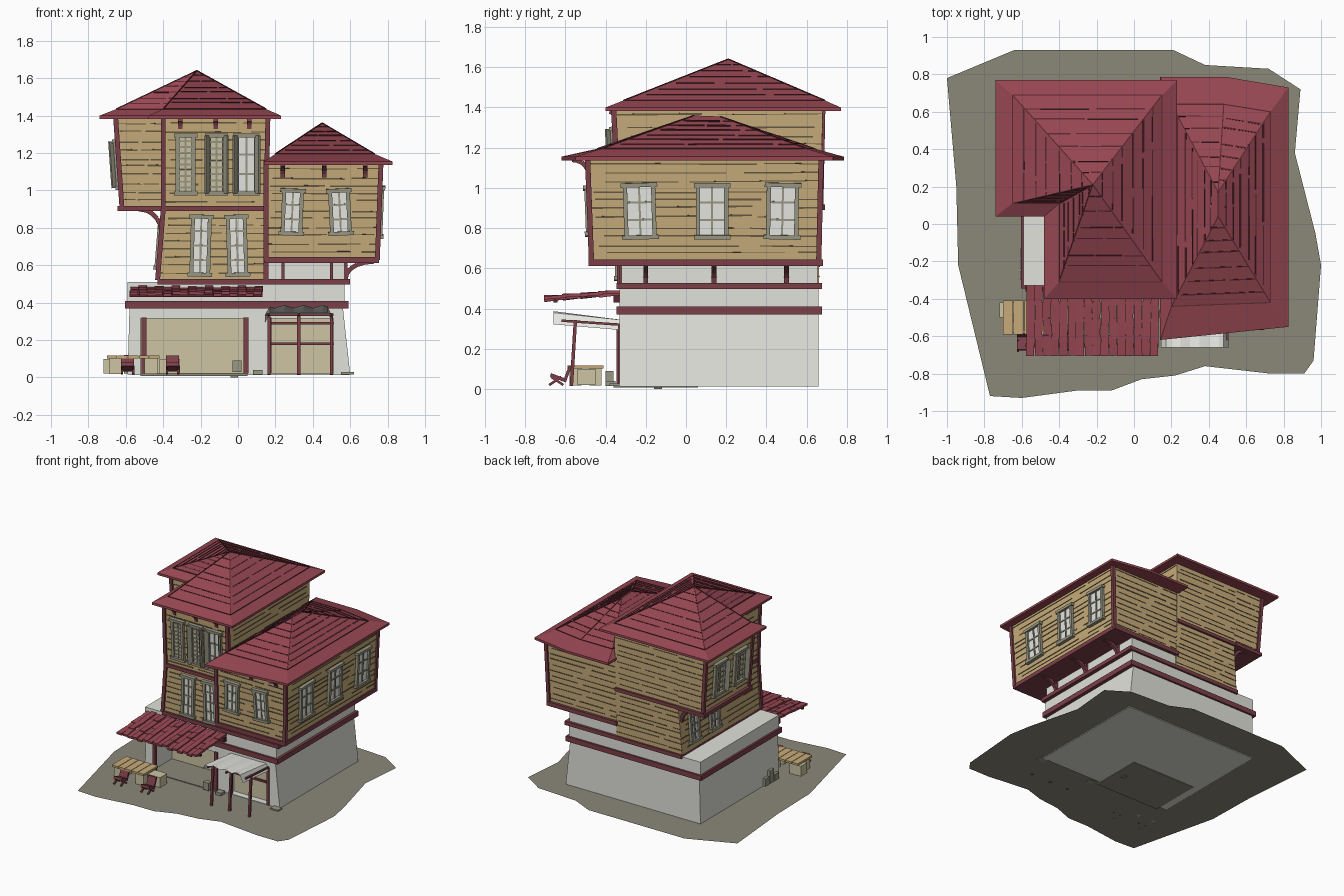
import bpy, bmesh, math, random
from mathutils import Vector, Matrix

random.seed(4)
if "Cube" in bpy.data.objects:
    bpy.data.objects.remove(bpy.data.objects["Cube"])


def material(name, r, g, b):
    m = bpy.data.materials.new(name)
    m.use_nodes = True
    m.diffuse_color = (r, g, b, 1)
    m.node_tree.nodes["Principled BSDF"].inputs["Base Color"].default_value = (r, g, b, 1)
    return m


STONE = material("pale plaster", .76, .76, .71)
WOOD = material("tan wood", .57, .41, .195)
GAP = material("dark plank gap", .13, .1, .05)
ROOF = material("red shingle", .31, .063, .085)
SEAM = material("dark red seam", .1, .02, .028)
TRIM = material("dark red timber", .2, .05, .066)
FRAME = material("grey green frame", .32, .31, .23)
GLASS = material("white glass", .8, .8, .76)
OLIVE = material("pale olive", .61, .56, .37)
EARTH = material("grey earth", .26, .25, .19)


def finish(name, bm, mat):
    bmesh.ops.recalc_face_normals(bm, faces=bm.faces)
    me = bpy.data.meshes.new(name)
    bm.to_mesh(me)
    bm.free()
    me.materials.append(mat)
    ob = bpy.data.objects.new(name, me)
    bpy.context.collection.objects.link(ob)


def box(bm, lo, hi, M=Matrix()):
    lo, hi = Vector(lo), Vector(hi)
    S = Matrix.Translation((lo + hi) / 2) @ Matrix.Diagonal((*(hi - lo), 1))
    bmesh.ops.create_cube(bm, size=1, matrix=M @ S)


def boxes(name, mat, *pairs):
    bm = bmesh.new()
    for lo, hi in pairs:
        box(bm, lo, hi)
    finish(name, bm, mat)


def frame(a, b, up):
    """Axes along a face: u from a to b, v upwards, n outwards."""
    u = (b - a).normalized()
    n = u.cross(up - a).normalized()
    return Matrix.Translation(a) @ Matrix((u, n.cross(u), n)).transposed().to_4x4()


def beam(bm, a, b, t):
    a, b = Vector(a), Vector(b)
    side = Vector((0, 0, 1)) if abs((b - a).normalized().z) < .7 else Vector((0, 1, 0))
    box(bm, (0, -t / 2, -t / 2), ((b - a).length, t / 2, t / 2), frame(a, b, a + side))


def strips(bm, a, b, c, d, rows, width, tilt):
    """Broken thin lines across the face a-b (bottom), d-c (top)."""
    for i in range(1, rows):
        t = (i + random.uniform(-.2, .2)) / rows
        p, q = a.lerp(d, t), b.lerp(c, t)
        s = random.uniform(0, .08)
        while s < .95:
            e = min(1, s + random.uniform(.3, .8))
            M = frame(p.lerp(q, s), p.lerp(q, e), p.lerp(q, s) + (d + c - a - b))
            w = width * random.uniform(.5, 1.2)
            box(bm, (0, -w / 2, -.004), ((q - p).length * (e - s), w / 2, .003),
                M @ Matrix.Rotation(random.uniform(-tilt, tilt), 4, 'Z'))
            s = e + random.uniform(.02, .1)


def body(name, mat, r0, r1, z0, z1, rows=0, posts=()):
    """Leaning four-sided storey; r = (x0, x1, y0, y1). Returns wall frames."""
    bm = bmesh.new()
    def ring(r, z):
        return [Vector((r[i], r[j], z)) for i, j in ((0, 2), (1, 2), (1, 3), (0, 3))]
    lo, hi = ring(r0, z0), ring(r1, z1)
    vs = [bm.verts.new(p) for p in lo + hi]
    bm.faces.new(vs[:4])
    bm.faces.new(vs[4:])
    walls, gaps, timber = {}, bmesh.new(), bmesh.new()
    for i, side in enumerate(("front", "right", "back", "left")):
        j = (i + 1) % 4
        bm.faces.new((vs[i], vs[j], vs[j + 4], vs[i + 4]))
        walls[side] = frame(lo[i], lo[j], hi[i])
        if rows:
            strips(gaps, lo[i], lo[j], hi[j], hi[i], rows, .0075, .012)
        if i in posts:
            beam(timber, lo[i], hi[i], .026)
    finish(name, bm, mat)
    if rows:
        finish(name + "_plank_gaps", gaps, GAP)
        finish(name + "_corner_posts", timber, TRIM)
    else:
        gaps.free(), timber.free()
    return walls


def window(name, wall, pos, w, h, bars=3, lean=0, shutters=0, pane=GLASS):
    c = wall.inverted() @ Vector(pos)
    M = wall @ Matrix.Translation((c.x, c.y, 0)) @ Matrix.Rotation(lean, 4, 'Z')
    x, y, t = w / 2, h / 2, .021
    bm = bmesh.new()
    box(bm, (-x, -y, -.01), (x, y, .008), M)
    finish(name + "_pane", bm, pane)
    bm = bmesh.new()
    for s in (-1, 1):
        box(bm, (s * x - t / 2, -y, -.01), (s * x + t / 2, y, .022), M)
        box(bm, (-x - t, s * y - t / 2, -.01), (x + t, s * y + t / 2, .028), M)
        if shutters:
            S = M @ Matrix.Translation((s * x, 0, .01)) @ Matrix.Rotation(-s * .9, 4, 'Y')
            box(bm, (min(0, s * shutters), -y, 0), (max(0, s * shutters), y, .012), S)
    box(bm, (-.005, -y, 0), (.005, y, .015), M)
    for i in range(1, bars + 1):
        v = -y + h * i / (bars + 1)
        box(bm, (-x, v - .005, 0), (x, v + .005, .014), M)
    finish(name + "_frame", bm, FRAME)


def roof(name, outer, inner, tops, z0, z1, rows):
    """Flared hip roof with shingle seams."""
    n, bm, seams = len(outer), bmesh.new(), bmesh.new()
    A = [Vector((*p, z0)) for p in outer]
    B = [Vector((*p, z1)) for p in inner]
    C = [Vector(p) for p in tops]
    D = [p - Vector((0, 0, .018)) for p in A]
    bm.faces.new([bm.verts.new(p) for p in D])
    for i in range(n):
        j = (i + 1) % n
        for lo, hi in ((D, A), (A, B), (B, C)):
            pts = [lo[i], lo[j], hi[j]] + ([hi[i]] if hi[i] != hi[j] else [])
            bm.faces.new([bm.verts.new(p) for p in pts])
        strips(seams, B[i], B[j], C[j], C[i], rows, .008, .004)
        beam(seams, B[i], C[i], .006)
        beam(seams, B[i], B[j], .006)
    bmesh.ops.remove_doubles(bm, verts=bm.verts, dist=1e-4)
    finish(name, bm, ROOF)
    finish(name + "_seams", seams, SEAM)


# Ground sheet
G = [(-1, .78), (-.64, .93), (.21, .93), (.38, .85), (.72, .83), (.89, .72), (.86, .38), (.97, -.05),
     (1, -.22), (.96, -.73), (.91, -.8), (.73, -.8), (.38, -.76), (.22, -.81), (.04, -.83),
     (-.12, -.89), (-.3, -.89), (-.6, -.93), (-.77, -.92), (-.94, -.22), (-.95, .2)]
bm = bmesh.new()
bm.faces.new([bm.verts.new((x, y, .018)) for x, y in reversed(G)])
finish("ground", bm, EARTH)
boxes("foundation", STONE, ((-.585, -.33, .012), (.595, .66, .021)))
boxes("floor_slab", EARTH, ((-.52, -.36, .008), (.05, .06, .024)), ((-.04, -.16, 0), (0, -.12, .02)))

# Plaster base with two front openings
body("base_rear", STONE, (-.59, .6, -.08, .66), (-.58, .56, -.08, .66), .015, .38)
body("base_left_pier", STONE, (-.59, -.52, -.33, -.07), (-.58, -.52, -.33, -.07), .015, .38)
body("base_middle_pier", STONE, (.04, .16, -.33, -.07), (.04, .16, -.33, -.07), .015, .38)
body("base_right_pier", STONE, (.51, .6, -.33, -.07), (.51, .56, -.33, -.07), .015, .38)
boxes("lintel", STONE, ((-.55, -.33, .315), (.54, -.07, .38)))
boxes("opening_backs", OLIVE, ((-.52, -.09, .02), (.04, -.078, .315)), ((.16, -.28, .02), (.51, -.27, .315)))
boxes("terrace_block", STONE, ((-.59, -.33, .38), (.57, .66, .51)))
boxes("wing_plinth", STONE, ((.14, -.32, .51), (.57, .655, .63)))
boxes("lower_band", TRIM, ((-.605, -.345, .37), (.59, .675, .41)))
boxes("upper_band", TRIM, ((-.43, -.345, .497), (.6, .675, .527)))
boxes("door_posts", TRIM, ((-.515, -.345, .02), (-.49, -.32, .32)), ((.03, -.345, .02), (.055, -.32, .32)))

# Timber storeys
low = body("tower_lower", WOOD, (-.43, .15, -.33, .66), (-.4, .15, -.335, .67), .52, .9, 9, (0, 1))
up = body("tower_upper", WOOD, (-.4, .15, -.335, .67), (-.4, .16, -.36, .68), .9, 1.4, 11, (0, 1))
side = body("tower_side_bay", WOOD, (-.62, -.4, .1, .67), (-.655, -.4, .09, .68), .9, 1.4, 11, (0, 3))
wing = body("wing", WOOD, (.15, .745, -.47, .66), (.15, .765, -.49, .672), .63, 1.16, 12, (0, 1, 2))
boxes("wing_sill", TRIM, ((.14, -.485, .612), (.755, .68, .645)))
boxes("tower_belt", TRIM, ((-.41, -.35, .89), (.15, .685, .917)), ((-.645, .085, .89), (-.4, .692, .917)))

# Curved brackets and plinth studs
bm = bmesh.new()
def bracket(base, out, reach, rise):
    pts = [Vector(base) + Vector(out) * reach * (1 - math.cos(a)) + Vector((0, 0, rise * math.sin(a)))
           for a in (i * math.pi / 10 for i in range(6))]
    for p, q in zip(pts, pts[1:]):
        beam(bm, p, q, .024)
for y in (-.2, .14, .5):
    bracket((.575, y, .53), (1, 0, 0), .15, .09)
    box(bm, (.565, y - .012, .52), (.585, y + .012, .62))
for x in (.24, .5):
    box(bm, (x - .008, -.33, .52), (x + .008, -.31, .62))
for y in (.15, .4, .64):
    bracket((-.41, y, .78), (-1, 0, 0), .12, .12)
for x in (-.31, -.12, .06):
    bracket((x, -.35, 1.33), (0, -1, 0), .03, .05)
for x in (.24, .46, .68):
    bracket((x, -.485, 1.07), (0, -1, 0), .08, .07)
finish("brackets", bm, TRIM)

# Windows
window("lower_window_a", low["front"], (-.2, -.33, .705), .09, .31, 3, -.03)
window("lower_window_b", low["front"], (-.005, -.33, .705), .09, .31, 3, .03)
for y in (.5, .25):
    window("lower_side_window", low["left"], (-.42, y, .71), .1, .25)
    window("bay_window", side["left"], (-.63, y, 1.14), .12, .25, 5, 0, .04, OLIVE)
window("lattice_window_a", up["front"], (-.28, -.34, 1.14), .085, .31, 9, 0, 0, OLIVE)
window("lattice_window_b", up["front"], (-.115, -.34, 1.14), .08, .31, 8, 0, .04, OLIVE)
window("open_window", up["front"], (.045, -.34, 1.14), .1, .31, 2, 0, .04)
window("wing_window_a", wing["front"], (.29, -.47, .885), .095, .23, 2, -.04)
window("wing_window_b", wing["front"], (.545, -.47, .885), .095, .23, 2, .05)
for y, lean in ((-.23, .03), (.13, 0), (.48, -.02)):
    window("wing_side_window", wing["right"], (.75, y, .885), .14, .26, 2, lean)

# Roofs
T = (-.22, .21, 1.64)
roof("tower_roof", [(-.74, .04), (-.48, .04), (-.48, -.4), (.23, -.4), (.23, .77), (-.74, .77)],
     [(-.65, .11), (-.4, .11), (-.4, -.31), (.15, -.31), (.15, .69), (-.65, .69)], [T] * 6, 1.4, 1.435, 7)
F, R = (.45, .04, 1.36), (.45, .17, 1.355)
roof("wing_roof", [(.14, -.62), (.825, -.55), (.825, .73), (.5, .785), (.14, .785)],
     [(.2, -.44), (.73, -.42), (.73, .6), (.48, .64), (.2, .64)], [F, F, R, R, R], 1.155, 1.195, 7)

# Tiled awning
bm = bmesh.new()
for i in range(16):
    for k in range(4):
        x, y = -.575 + i * .0442, -.335 - k * .09
        M = Matrix.Translation((x, y, .478 - k * .007 + .008 * (i % 2))) @ Matrix.Rotation(
            .08 + random.uniform(-.06, .06), 4, 'X') @ Matrix.Rotation(random.uniform(-.05, .05), 4, 'Z')
        box(bm, (0, -.1, -.012), (.043, .01, .004), M)
finish("awning_tiles", bm, ROOF)
boxes("awning_rails", SEAM, ((-.58, -.66, .43), (.13, -.64, .445)), ((-.58, -.36, .43), (.13, -.33, .465)))

# Cloth canopy rising to the front, with hanging sides, on a pole frame
bm = bmesh.new()
bmesh.ops.create_grid(bm, x_segments=14, y_segments=6, size=.5)
for v in bm.verts:
    s, t = v.co.x, v.co.y
    hang = .05 if abs(s) > .49 else 0
    v.co = (.325 + s * .36, -.495 + t * .33, .362 - t * .035 - hang + .007 * math.sin(s * 22) * (.6 - t))
finish("canopy_cloth", bm, GLASS)
bm = bmesh.new()
for x in (.165, .325, .5):
    beam(bm, (x, -.57, .015), (x, -.55, .34), .017)
    beam(bm, (x, -.33, .32), (x, -.62, .34), .012)
for z in (.18, .29):
    beam(bm, (.16, -.3, z), (.51, -.3, z), .014)
beam(bm, (.15, -.55, .335), (.51, -.55, .335), .014)
for x in (.17, .5):
    beam(bm, (x, -.33, .02), (x, -.33, .32), .018)
finish("canopy_frame", bm, TRIM)

# Table, chairs and loose stones
boxes("table_top", WOOD, *[((-.7 + i * .057, -.59, .102), (-.647 + i * .057, -.41, .118)) for i in range(5)])
boxes("table_legs", OLIVE, *[((x, y, .018), (x + .07, y + .06, .102)) for x in (-.69, -.5) for y in (-.58, -.48)])
boxes("bench", OLIVE, ((-.72, -.5, .02), (-.69, -.42, .1)), ((-.42, -.54, .02), (-.31, -.45, .1)))
bm = bmesh.new()
for x in (-.59, -.35):
    M = Matrix.Translation((x, -.65, .02)) @ Matrix.Rotation(-.35, 4, 'X')
    box(bm, (-.035, -.04, .03), (.035, .04, .048), M)
    box(bm, (-.035, .03, .03), (.035, .045, .115), M)
    for dx in (-.03, .03):
        beam(bm, (x + dx, -.68, .02), (x + dx, -.62, .06), .012)
        beam(bm, (x + dx, -.61, .02), (x + dx, -.67, .06), .012)
finish("chairs", bm, TRIM)
boxes("loose_stones", FRAME, ((-.61, -.24, .02), (-.58, -.19, .12)), ((-.61, -.18, .02), (-.58, -.13, .08)),
      ((-.61, -.3, .02), (-.58, -.25, .07)), ((-.03, -.4, .03), (.02, -.36, .09)),
      ((.08, -.4, .015), (.13, -.35, .04)), ((.55, -.38, .015), (.62, -.33, .028)))
